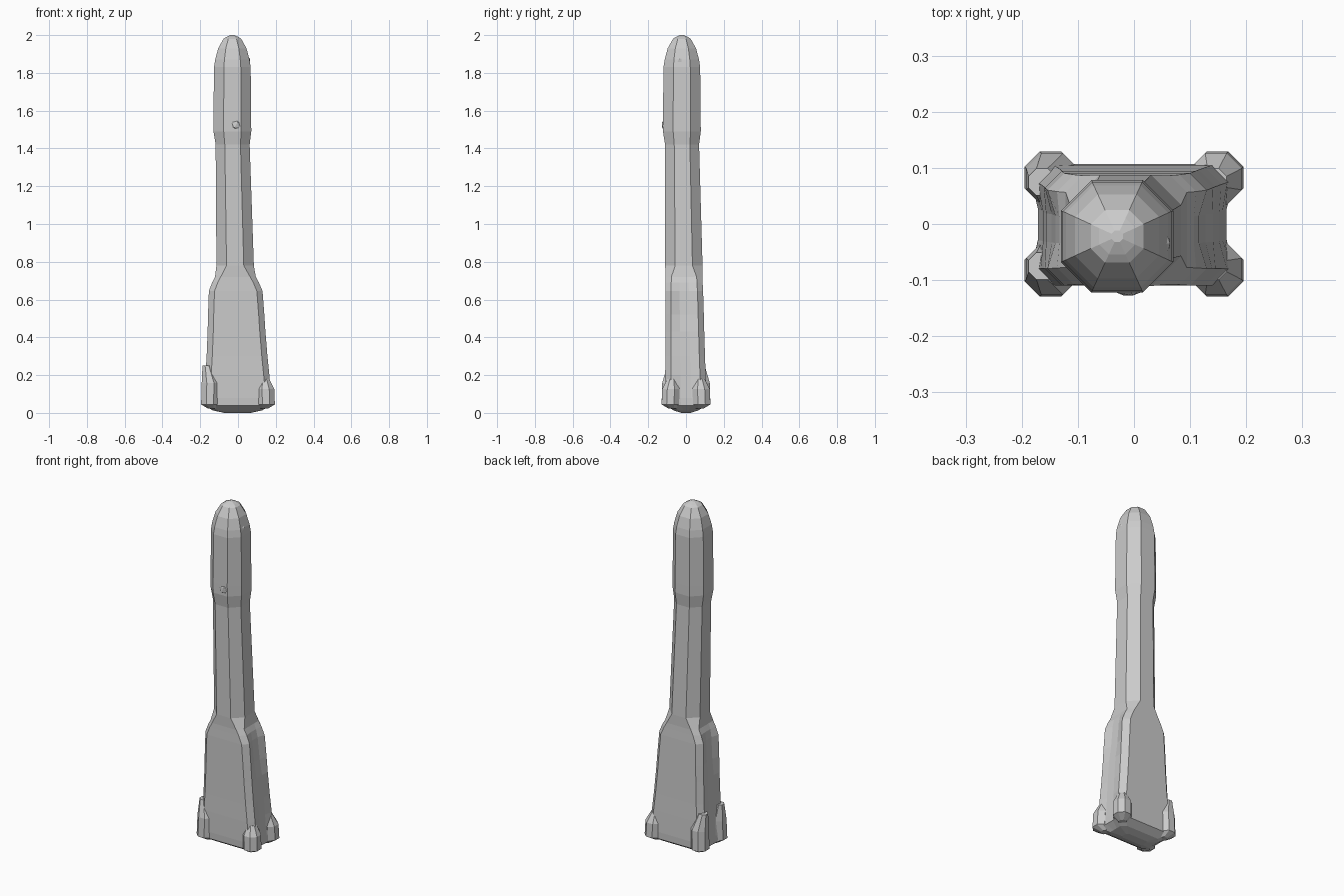
import bpy, bmesh, math

if "Cube" in bpy.data.objects:
    bpy.data.objects.remove(bpy.data.objects["Cube"])


def link_mesh(name, bm):
    bmesh.ops.recalc_face_normals(bm, faces=bm.faces)
    me = bpy.data.meshes.new(name)
    bm.to_mesh(me)
    bm.free()
    bpy.context.collection.objects.link(bpy.data.objects.new(name, me))


def loft(name, rings):
    """Skin a stack of equal-length rings and cap both ends."""
    bm = bmesh.new()
    loops = [[bm.verts.new(p) for p in r] for r in rings]
    n = len(loops[0])
    for a, b in zip(loops, loops[1:]):
        for i in range(n):
            j = (i + 1) % n
            bm.faces.new((a[i], a[j], b[j], b[i]))
    bm.faces.new(list(reversed(loops[0])))
    bm.faces.new(loops[-1])
    link_mesh(name, bm)


def section(z, hx, hy, chamfer, recess=0.0):
    """Chamfered rectangle on the leaning axis; recess pushes the x sides inward."""
    t = min(max((z - 0.2) / 1.3, 0), 1)
    cx, cy = -0.003 - 0.027 * t, -0.003 * min(z / 0.2, 1) - 0.019 * t
    mx, my, k = hx - chamfer, hy - chamfer, 0.35
    half = [(-mx, -hy), (-mx * k, -hy), (mx * k, -hy), (mx, -hy),
            (hx, -my), (hx - recess, -my * k), (hx - recess, my * k), (hx, my)]
    ring = half + [(-x, -y) for x, y in half]
    return [(cx + x, cy + y, z) for x, y in ring]


# flared rectangular base: height, half width, half depth, side recess
base = [(0.0, 0.07, 0.025, 0), (0.013, 0.13, 0.065, 0), (0.04, 0.178, 0.106, 0.01),
        (0.08, 0.18, 0.108, 0.012), (0.2, 0.169, 0.107, 0.008), (0.3, 0.161, 0.105, 0.004),
        (0.43, 0.153, 0.103, 0.004), (0.52, 0.149, 0.102, 0.012), (0.645, 0.142, 0.1, 0.014),
        (0.69, 0.124, 0.098, 0.004), (0.72, 0.108, 0.097, 0)]
# octagonal shaft and rounded head: height, radius
shaft = [(0.78, 0.099), (1.0, 0.096), (1.42, 0.09), (1.49, 0.1), (1.55, 0.1),
         (1.83, 0.097), (1.87, 0.091), (1.93, 0.075), (1.98, 0.047), (1.99, 0.032), (2.0, 0.01)]
rings = [section(z, hx, hy, min(0.03, hy * 0.4), r) for z, hx, hy, r in base]
rings += [section(z, r, r, r * 0.54) for z, r in shaft]
loft("tower_body", rings)

# four corner feet swelling out of the base; the left pair reach higher
for sx, side in ((-1, "left"), (1, "right")):
    for sy, end in ((-1, "front"), (1, "back")):
        top = 0.25 if sx < 0 else 0.18
        foot = []
        for z, r, inset in ((0.022, 0.022, 0.012), (0.045, 0.05, 0),
                            (top * 0.45 + 0.045, 0.05, 0.003), (top, 0.026, 0.008)):
            cx, cy = sx * (0.149 - inset), sy * (0.083 - inset)
            if z == top and sx < 0:
                cx = -0.164
            foot.append([(cx + r * math.cos(math.tau * (i + 0.5) / 8),
                          cy + r * math.sin(math.tau * (i + 0.5) / 8), z) for i in range(8)])
        loft(f"foot_{side}_{end}", foot)


# small faceted nubs on the head
def nub(name, loc, size):
    bm = bmesh.new()
    bmesh.ops.create_icosphere(bm, subdivisions=1, radius=1)
    bmesh.ops.scale(bm, vec=size, verts=bm.verts)
    bmesh.ops.translate(bm, vec=loc, verts=bm.verts)
    link_mesh(name, bm)


nub("front_nub", (-0.01, -0.113, 1.525), (0.03, 0.017, 0.03))
nub("side_nub", (0.05, -0.035, 1.86), (0.016, 0.035, 0.03))
